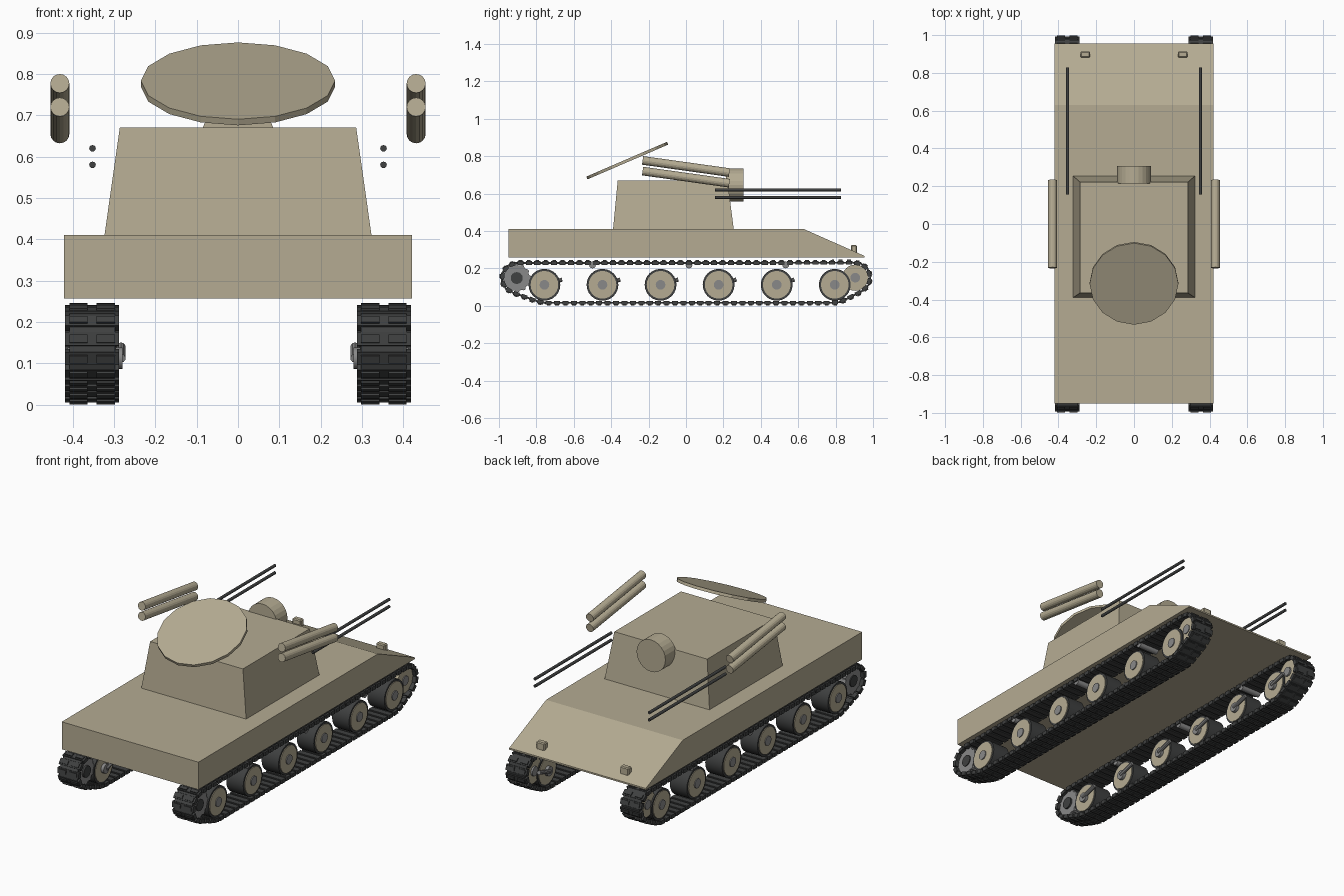
import bpy, bmesh, math
from mathutils import Vector, Matrix
from mathutils.geometry import convex_hull_2d

if "Cube" in bpy.data.objects:
    bpy.data.objects.remove(bpy.data.objects["Cube"])


def material(name, r, g, b):
    m = bpy.data.materials.new(name)
    m.diffuse_color = (r, g, b, 1)
    m.use_nodes = True
    m.node_tree.nodes["Principled BSDF"].inputs["Base Color"].default_value = m.diffuse_color
    return m


TAN = material("tan_paint", 0.46, 0.41, 0.29)
DARK = material("dark_rubber", 0.05, 0.052, 0.052)
GREY = material("bare_metal", 0.25, 0.25, 0.25)


def finish(name, bm, mat, smooth=False):
    bmesh.ops.recalc_face_normals(bm, faces=bm.faces)
    me = bpy.data.meshes.new(name)
    bm.to_mesh(me)
    bm.free()
    me.materials.append(mat)
    ob = bpy.data.objects.new(name, me)
    bpy.context.collection.objects.link(ob)
    if smooth:
        bpy.ops.object.select_all(action='DESELECT')
        ob.select_set(True)
        bpy.context.view_layer.objects.active = ob
        bpy.ops.object.shade_smooth_by_angle(angle=math.radians(35))
    return ob


def rod(name, a, b, r, mat, sides=16, smooth=False):
    """Cylinder from point a to point b."""
    a, b = Vector(a), Vector(b)
    d = b - a
    bm = bmesh.new()
    rot = d.to_track_quat('Z', 'Y').to_matrix().to_4x4()
    bmesh.ops.create_cone(bm, cap_ends=True, segments=sides, radius1=r, radius2=r,
                          depth=d.length, matrix=Matrix.Translation((a + b) / 2) @ rot)
    return finish(name, bm, mat, smooth)


def prism(name, yz, x0, x1, mat):
    """Side profile pushed across x."""
    bm = bmesh.new()
    f = bm.faces.new([bm.verts.new((x0, y, z)) for y, z in yz])
    ext = bmesh.ops.extrude_face_region(bm, geom=[f])
    vs = [v for v in ext['geom'] if isinstance(v, bmesh.types.BMVert)]
    bmesh.ops.translate(bm, vec=(x1 - x0, 0, 0), verts=vs)
    return finish(name, bm, mat)


# hull with sloped plate
prism("hull", [(-0.95, 0.257), (-0.95, 0.41), (0.63, 0.41), (0.955, 0.266), (0.955, 0.257)],
      -0.421, 0.421, TAN)

# tapered turret
bm = bmesh.new()
bmesh.ops.create_cube(bm, size=1)
for v in bm.verts:
    top = v.co.z > 0
    v.co = (math.copysign(0.286 if top else 0.323, v.co.x),
            ((0.222 if top else 0.255) if v.co.y > 0 else (-0.365 if top else -0.39)),
            0.67 if top else 0.41)
finish("turret", bm, TAN)

# drum on the turret end
rod("tracking_drum", (0, 0.215, 0.645), (0, 0.308, 0.645), 0.089, TAN, 24)

# tilted radar dish
bm = bmesh.new()
bmesh.ops.create_cone(bm, cap_ends=True, segments=16, radius1=0.235, radius2=0.235, depth=0.016,
                      matrix=Matrix.Translation((0, -0.314, 0.776)) @ Matrix.Rotation(math.radians(23.3), 4, 'X'))
finish("radar_dish", bm, TAN)

# centre line of the track: hull round sprocket, idler and end road wheels
WHEEL_Y = [-0.757 + 0.3105 * i for i in range(6)]
circles = [(-0.905, 0.148, 0.08), (0.905, 0.15, 0.08),
           (WHEEL_Y[0], 0.112, 0.096), (WHEEL_Y[-1], 0.112, 0.096)]
cloud = [Vector((y + r * math.cos(k * math.tau / 64), z + r * math.sin(k * math.tau / 64)))
         for y, z, r in circles for k in range(64)]
loop = [cloud[i] for i in convex_hull_2d(cloud)]
segs = [(p, loop[(i + 1) % len(loop)]) for i, p in enumerate(loop)]
total = sum((q - p).length for p, q in segs)


def along(dist):
    for p, q in segs:
        n = (q - p).length
        if dist <= n:
            return p + (q - p) * (dist / n)
        dist -= n
    return loop[0]


def track(name, s):
    n = 92
    pitch = total / n
    bm = bmesh.new()
    for i in range(n):
        p0, p1 = along(i * pitch), along((i + 1) * pitch)
        mid = (p0 + p1) / 2
        t = (p1 - p0).normalized()
        out = Vector((t.y, -t.x))
        if out.dot(mid - Vector((0, 0.13))) < 0:
            out = -out
        frame = Matrix(((1, 0, 0, s * 0.353), (0, t.x, out.x, mid.x),
                        (0, t.y, out.y, mid.y), (0, 0, 0, 1)))
        # plate, hinge strip, two outer pads: (x, along, out, size x, size along, size out)
        for x, a, o, sx, sa, so in ((0, 0, 0, 0.13, pitch * 0.72, 0.021),
                                    (0, pitch / 2, 0, 0.11, pitch * 0.4, 0.01),
                                    (-0.033, 0, 0.011, 0.044, 0.02, 0.01),
                                    (0.033, 0, 0.011, 0.044, 0.02, 0.01)):
            bmesh.ops.create_cube(bm, size=1, matrix=frame @ Matrix.Translation((x, a, o))
                                  @ Matrix.Diagonal((sx, sa, so, 1)))
    finish(name, bm, DARK)


for side, s in (("right", 1), ("left", -1)):
    def across(name, y, z, x0, x1, r, mat, sides=24):
        return rod(f"{side}_{name}", (s * x0, y, z), (s * x1, y, z), r, mat, sides, True)

    track(f"{side}_track", s)

    # road wheels with tyre, disc, hub and swing arm
    for i, y in enumerate(WHEEL_Y):
        across(f"tyre_{i}", y, 0.112, 0.3, 0.404, 0.085, DARK)
        across(f"wheel_disc_{i}", y, 0.112, 0.297, 0.408, 0.074, TAN)
        across(f"wheel_hub_{i}", y, 0.112, 0.28, 0.413, 0.026, GREY, 16)
        rod(f"{side}_swing_arm_{i}", (s * 0.283, y, 0.112), (s * 0.283, y + 0.095, 0.14), 0.011, GREY, 10)

    # toothed sprocket
    gear = [(-0.905 + r * math.cos(a), 0.148 + r * math.sin(a))
            for k in range(48) for a in [k * math.tau / 48]
            for r in [0.076 if k % 4 < 2 else 0.068]]
    prism(f"{side}_sprocket", gear, s * 0.305, s * 0.396, GREY)
    across("sprocket_hub", -0.905, 0.148, 0.295, 0.401, 0.032, DARK, 16)

    # idler and return rollers
    across("idler", 0.905, 0.15, 0.305, 0.396, 0.07, TAN)
    across("idler_hub", 0.905, 0.15, 0.295, 0.401, 0.026, GREY, 16)
    for i, y in enumerate((-0.5, 0.016, 0.533)):
        across(f"return_roller_{i}", y, 0.218, 0.293, 0.412, 0.018, GREY, 16)

    # twin tubes and twin gun barrels
    for i, dz in enumerate((0, 0.057)):
        rod(f"{side}_launch_tube_{i}", (s * 0.431, -0.232, 0.72 + dz), (s * 0.431, 0.232, 0.655 + dz), 0.023, TAN)
    for i, z in enumerate((0.58, 0.62)):
        rod(f"{side}_gun_barrel_{i}", (s * 0.352, 0.155, z), (s * 0.352, 0.828, z), 0.008, DARK, 12)

    # headlamp block
    bm = bmesh.new()
    bmesh.ops.create_cube(bm, size=1, matrix=Matrix.Translation((s * 0.258, 0.898, 0.302))
                          @ Matrix.Diagonal((0.052, 0.032, 0.045, 1)))
    bmesh.ops.bevel(bm, geom=bm.edges[:], offset=0.005, segments=1, affect='EDGES')
    finish(f"{side}_headlamp", bm, TAN)
